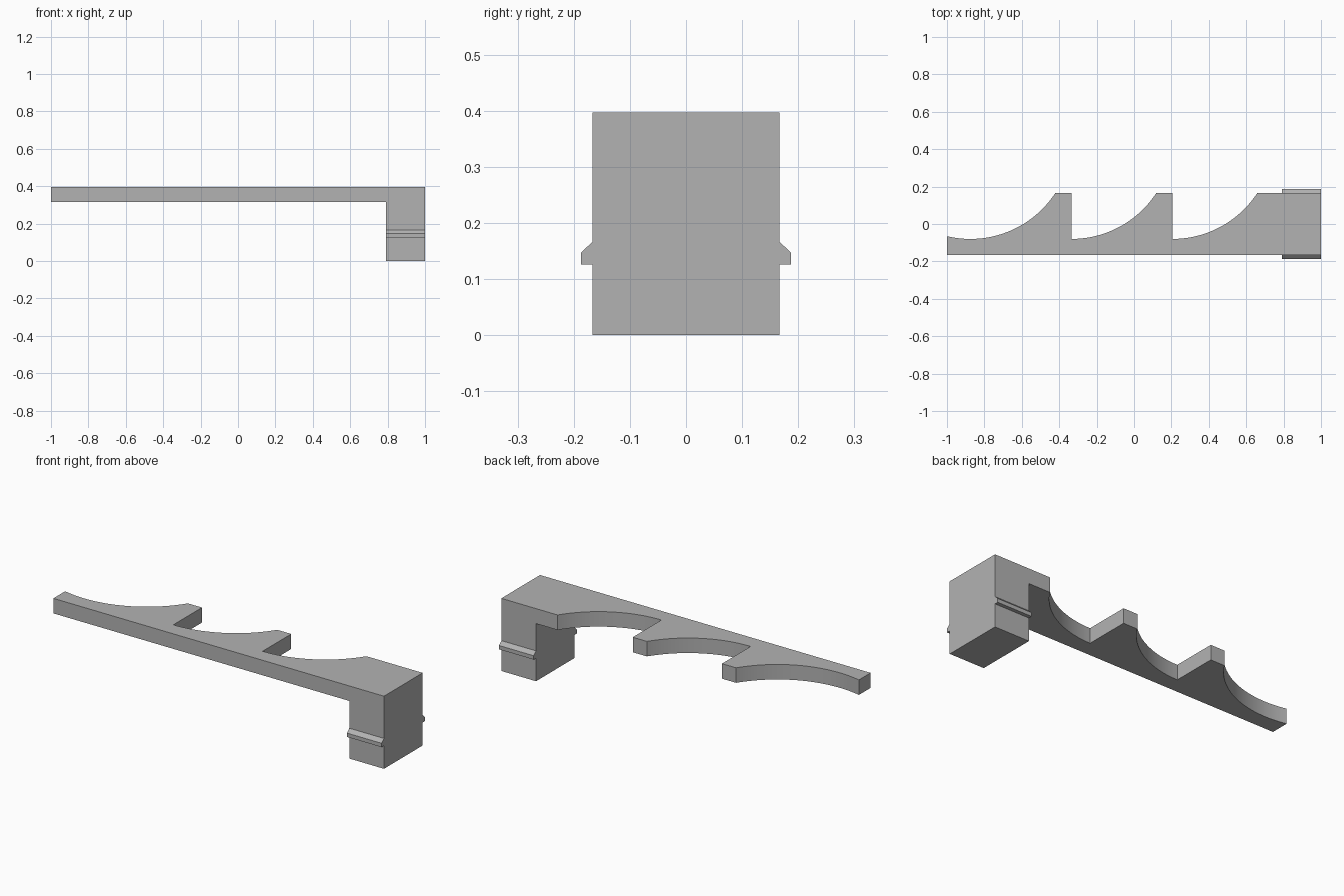
import bpy, bmesh, math

cube = bpy.data.objects.get("Cube")
if cube:
    bpy.data.objects.remove(cube, do_unlink=True)

HALF = 0.167                 # half depth of the part
TOP, UNDER = 0.397, 0.315    # plate faces
BLOCK_X = 0.79               # inner face of the end block
FLOOR, PITCH, TIP = -0.08, 0.54, 0.085

grey = bpy.data.materials.new("plain grey")
grey.use_nodes = True
colour = (0.45, 0.45, 0.45, 1)
grey.diffuse_color = colour
grey.node_tree.nodes["Principled BSDF"].inputs["Base Color"].default_value = colour


def finish(bm, name):
    bmesh.ops.recalc_face_normals(bm, faces=bm.faces[:])
    mesh = bpy.data.meshes.new(name)
    bm.to_mesh(mesh)
    bm.free()
    obj = bpy.data.objects.new(name, mesh)
    mesh.materials.append(grey)
    bpy.context.collection.objects.link(obj)
    return obj


def scoop(start, first_dx=0.0, steps=28):
    """Arc rising from the floor of a notch to the tip of a tooth."""
    end = PITCH - TIP
    rise = HALF - FLOOR
    r = (end ** 2 + rise ** 2) / (2 * rise)
    a0, a1 = math.asin(first_dx / r), math.asin(end / r)
    angles = [a0 + (a1 - a0) * i / steps for i in range(steps + 1)]
    return [(start + r * math.sin(a), FLOOR + r - r * math.cos(a)) for a in angles]


# Plate outline: three curved scoops with square-backed teeth
outline = scoop(-0.875, -0.125)
for start in (-0.335, 0.205):
    outline += [(start, HALF)] + scoop(start)
outline += [(BLOCK_X, HALF), (1, HALF), (1, -HALF), (BLOCK_X, -HALF), (-1, -HALF)]

bm = bmesh.new()
under = bm.faces.new([bm.verts.new((x, y, UNDER)) for x, y in outline])
upper = bmesh.ops.extrude_face_region(bm, geom=[under], use_keep_orig=True)["geom"]
bmesh.ops.translate(bm, vec=(0, 0, TOP - UNDER),
                    verts=[v for v in upper if isinstance(v, bmesh.types.BMVert)])

# End block: the outer strip of the underside drawn down to the ground
corners = [v for v in under.verts if abs(v.co.x - BLOCK_X) < 1e-4]
bmesh.utils.face_split(under, *corners)
strip = next(f for f in bm.faces
             if all(v.co.z < UNDER + 1e-4 and v.co.x > BLOCK_X - 1e-4 for v in f.verts))
strip = bmesh.ops.extrude_discrete_faces(bm, faces=[strip])["faces"][0]
bmesh.ops.translate(bm, vec=(0, 0, -UNDER), verts=strip.verts[:])
bmesh.ops.remove_doubles(bm, verts=bm.verts[:], dist=1e-5)
bmesh.ops.recalc_face_normals(bm, faces=bm.faces[:])
bmesh.ops.dissolve_limit(bm, angle_limit=0.005, verts=bm.verts[:], edges=bm.edges[:])
body = finish(bm, "toothed_plate_and_block")
bpy.context.view_layer.objects.active = body
body.select_set(True)
bpy.ops.object.shade_smooth_by_angle(angle=math.radians(25))

# Snap ridges on the front and back of the block
for name, side in (("front_snap_ridge", -1), ("back_snap_ridge", 1)):
    bm = bmesh.new()
    section = [(HALF, 0.126), (0.187, 0.126), (0.187, 0.147), (HALF, 0.166)]
    face = bm.faces.new([bm.verts.new((BLOCK_X, side * y, z)) for y, z in section])
    geom = bmesh.ops.extrude_face_region(bm, geom=[face], use_keep_orig=True)["geom"]
    bmesh.ops.translate(bm, vec=(1 - BLOCK_X, 0, 0),
                        verts=[v for v in geom if isinstance(v, bmesh.types.BMVert)])
    finish(bm, name)
